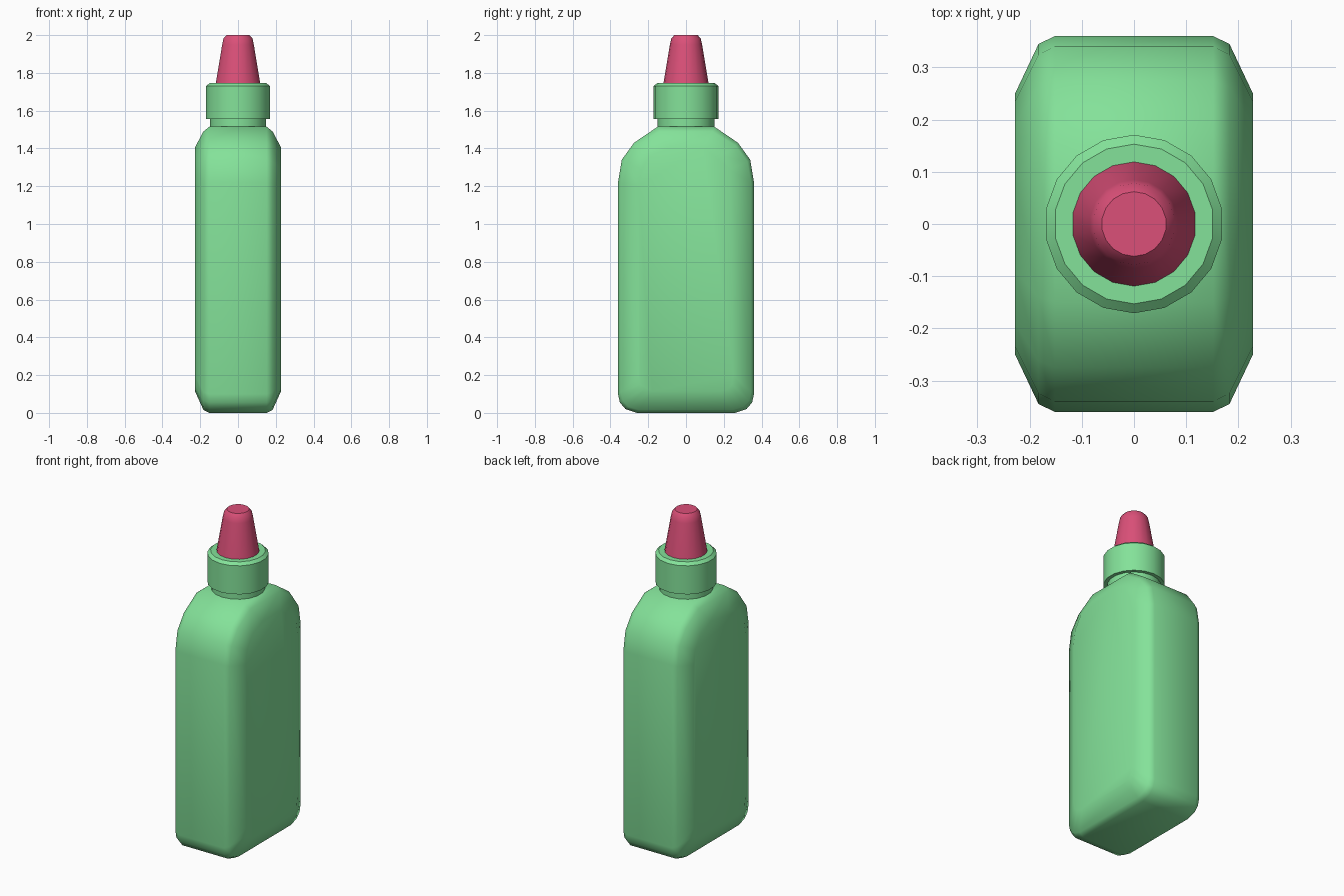
import bpy, bmesh, math

cube = bpy.data.objects.get("Cube")
if cube:
    bpy.data.objects.remove(cube, do_unlink=True)


def material(name, rgb):
    m = bpy.data.materials.new(name)
    m.use_nodes = True
    m.diffuse_color = (*rgb, 1)
    m.node_tree.nodes["Principled BSDF"].inputs["Base Color"].default_value = (*rgb, 1)
    return m


green = material("soft_green", (0.23, 0.76, 0.32))
pink = material("rose_pink", (0.71, 0.08, 0.19))


def finish(name, bm, mat, angle):
    bmesh.ops.recalc_face_normals(bm, faces=bm.faces)
    mesh = bpy.data.meshes.new(name)
    bm.to_mesh(mesh)
    bm.free()
    mesh.materials.append(mat)
    ob = bpy.data.objects.new(name, mesh)
    bpy.context.collection.objects.link(ob)
    bpy.ops.object.select_all(action="DESELECT")
    ob.select_set(True)
    bpy.context.view_layer.objects.active = ob
    bpy.ops.object.shade_smooth_by_angle(angle=math.radians(angle))
    return ob


def loft(name, rings, mat, angle):
    """Bridge successive rings of points and cap both ends."""
    bm = bmesh.new()
    loops = [[bm.verts.new(p) for p in ring] for ring in rings]
    n = len(loops[0])
    for a, b in zip(loops, loops[1:]):
        for i in range(n):
            j = (i + 1) % n
            bm.faces.new((a[i], a[j], b[j], b[i]))
    bm.faces.new(loops[0])
    bm.faces.new(loops[-1])
    return finish(name, bm, mat, angle)


def turned(name, profile, mat, sides=18):
    """Round part from (radius, height) pairs."""
    turns = [math.pi / 2 + math.tau * i / sides for i in range(sides)]
    rings = [[(r * math.cos(t), r * math.sin(t), z) for t in turns] for r, z in profile]
    return loft(name, rings, mat, 40)


# Bottle body: half outlines (y, z) from bottom to top, stacked across the width
outer = [(0.26, 0), (0.32, 0.02), (0.35, 0.055), (0.36, 0.1),
         (0.36, 1.22), (0.34, 1.34), (0.275, 1.43), (0.15, 1.515)]
middle = [(0.25, 0.016), (0.305, 0.033), (0.335, 0.065), (0.345, 0.11),
          (0.345, 1.215), (0.325, 1.33), (0.262, 1.415), (0.14, 1.49)]
panel = [(0.18, 0.115), (0.22, 0.125), (0.243, 0.15), (0.25, 0.2),
         (0.25, 1.2), (0.235, 1.29), (0.19, 1.36), (0.09, 1.405)]


def body_ring(x, half):
    full = half + [(-y, z) for y, z in reversed(half)]
    return [(x, y, z) for y, z in full]


layers = [(0.228, panel), (0.183, middle), (0.152, outer)]
rings = [body_ring(-x, h) for x, h in layers] + [body_ring(x, h) for x, h in reversed(layers)]
loft("bottle_body", rings, green, 45)

# Neck, collar and nozzle
turned("neck", [(0.15, 1.48), (0.15, 1.57)], green)
turned("collar", [(0.171, 1.555), (0.171, 1.73), (0.153, 1.746)], green)
turned("nozzle", [(0.12, 1.74), (0.085, 1.95), (0.078, 1.982), (0.062, 2.0)], pink)
